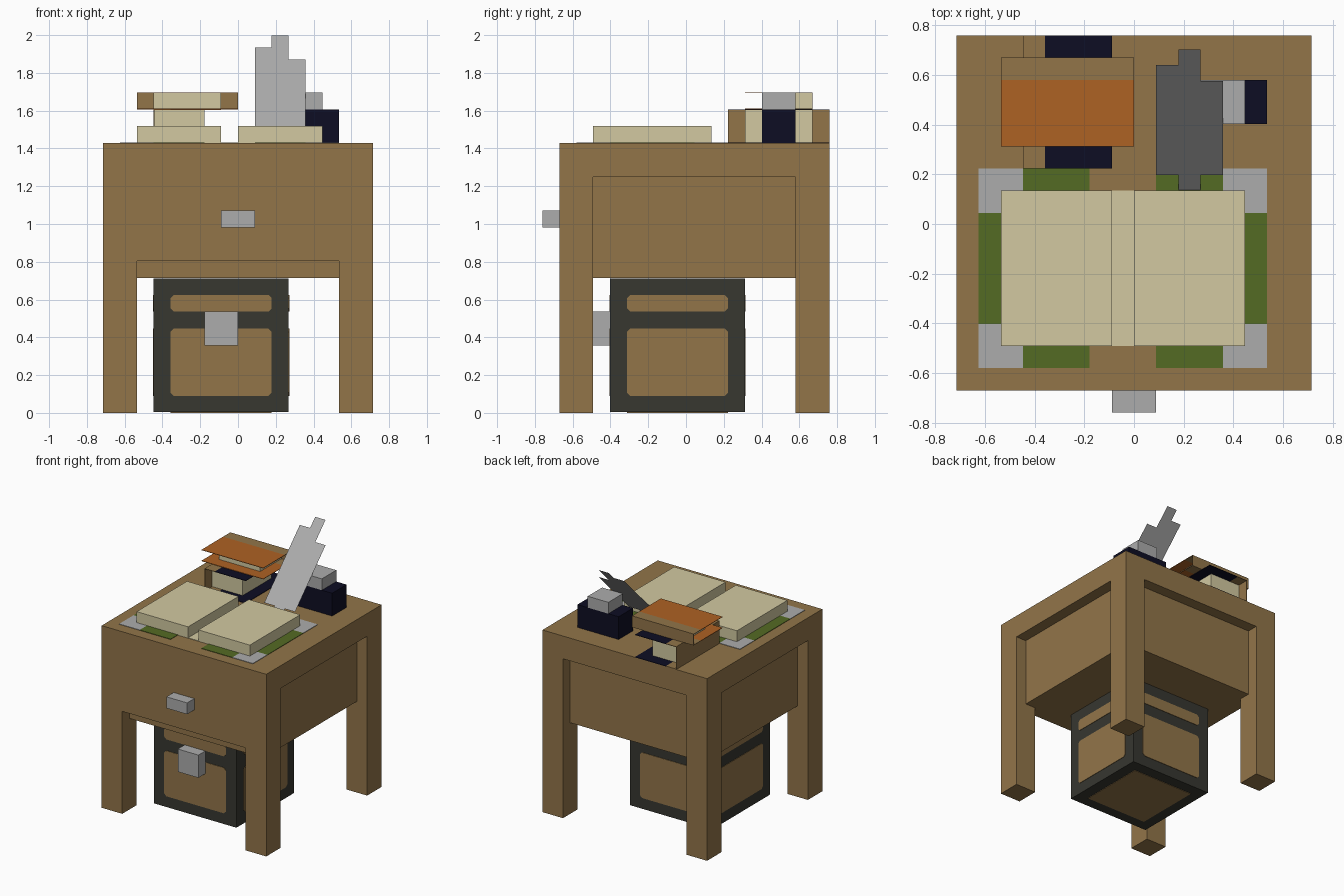
import bpy, bmesh, math
from mathutils import Matrix, Vector

if "Cube" in bpy.data.objects:
    bpy.data.objects.remove(bpy.data.objects["Cube"], do_unlink=True)

U = 1 / 11.2           # one grid step; the desk is 16 steps wide
OY = -7.5              # desk front edge in steps
T = 0.04               # thickness of painted plates, in steps


def material(name, rgb):
    lin = [c / 12.92 if c <= 0.04045 else ((c + 0.055) / 1.055) ** 2.4
           for c in (v / 255 for v in rgb)]
    m = bpy.data.materials.new(name)
    m.use_nodes = True
    m.diffuse_color = (*lin, 1)
    m.node_tree.nodes["Principled BSDF"].inputs["Base Color"].default_value = (*lin, 1)
    return m


WOOD = material("brown wood", (146, 117, 73))
METAL = material("grey metal", (172, 172, 172))
PAPER = material("cream paper", (210, 201, 161))
NAVY = material("navy", (13, 13, 35))
ORANGE = material("orange leather", (174, 98, 36))
GREEN = material("green felt", (84, 107, 36))
IRON = material("dark iron", (55, 55, 48))


def make(name, bm, mat):
    me = bpy.data.meshes.new(name)
    bm.normal_update()
    bm.to_mesh(me)
    bm.free()
    me.materials.append(mat)
    ob = bpy.data.objects.new(name, me)
    bpy.context.collection.objects.link(ob)
    return ob


def box(name, mat, x, y, z):
    """Box from (min, max) ranges in steps: x from centre, y from desk front."""
    bm = bmesh.new()
    bmesh.ops.create_cube(bm, size=1)
    for v in bm.verts:
        v.co = Vector(((x[0] + x[1]) / 2 + v.co.x * (x[1] - x[0]),
                       (y[0] + y[1]) / 2 + OY + v.co.y * (y[1] - y[0]),
                       (z[0] + z[1]) / 2 + v.co.z * (z[1] - z[0]))) * U
    return make(name, bm, mat)


# Desk: one seamless shell made of the filled cells of a coarse grid
def desk_filled(x, y, z):
    if not (abs(x) < 8 and 0 < y < 16 and 0 < z < 16):
        return False
    leg = abs(x) > 6 and (y < 2 or y > 14)
    body = abs(x) < 7 and 1 < y < 15 and z > 8
    front = y < 1 and z > 9
    return leg or body or front or z > 14


def desk():
    cuts = ([-9, -8, -7, -6, 6, 7, 8, 9], [-1, 0, 1, 2, 14, 15, 16, 17],
            [-1, 0, 8, 9, 14, 16, 17])
    bm = bmesh.new()
    mid = lambda a, i: (cuts[a][i] + cuts[a][i + 1]) / 2
    for a in range(3):
        b, c = (a + 1) % 3, (a + 2) % 3
        for i in range(1, len(cuts[a]) - 1):
            for j in range(len(cuts[b]) - 1):
                for k in range(len(cuts[c]) - 1):
                    p = [0, 0, 0]
                    p[b], p[c] = mid(b, j), mid(c, k)
                    p[a] = mid(a, i - 1)
                    low = desk_filled(*p)
                    p[a] = mid(a, i)
                    if low == desk_filled(*p):
                        continue
                    quad = []
                    for dj, dk in ((0, 0), (1, 0), (1, 1), (0, 1)):
                        q = Vector()
                        q[a], q[b], q[c] = cuts[a][i], cuts[b][j + dj], cuts[c][k + dk]
                        quad.append(bm.verts.new((q + Vector((0, OY, 0))) * U))
                    bm.faces.new(quad if low else quad[::-1])
    bmesh.ops.remove_doubles(bm, verts=bm.verts, dist=1e-4)
    bmesh.ops.dissolve_limit(bm, angle_limit=0.01, verts=bm.verts, edges=bm.edges)
    make("desk", bm, WOOD)


desk()
box("drawer_handle", METAL, (-1, 1), (-1, 0), (11, 12))

# Chest under the desk, with wooden panels on the sides and the bottom
CX, CY = -1, 7
box("chest", IRON, (CX - 4, CX + 4), (CY - 4, CY + 4), (T, 7.98))
box("chest_latch", METAL, (CX - 1, CX + 1), (CY - 5, CY - 4), (4, 6))


def panel(name, z0, z1, turn):
    """Thin panel with clipped corners, standing on one side of the chest."""
    c, w, h, m = 0.2, 3, (z1 - z0) / 2, (z0 + z1) / 2
    pts = [(w - c, -h), (w, c - h), (w, h - c), (w - c, h),
           (c - w, h), (-w, h - c), (-w, c - h), (c - w, -h)]
    bm = bmesh.new()
    f = bm.faces.new([bm.verts.new((px, -4, m + pz)) for px, pz in pts])
    ext = bmesh.ops.extrude_face_region(bm, geom=[f])["geom"]
    for v in ext:
        if isinstance(v, bmesh.types.BMVert):
            v.co.y -= T
    bmesh.ops.recalc_face_normals(bm, faces=bm.faces)
    bm.transform(Matrix.Scale(U, 4) @ Matrix.Translation((CX, CY + OY, 0)) @ turn)
    make(name, bm, WOOD)


for i, side in enumerate(("front", "left", "back", "right")):
    turn = Matrix.Rotation(i * math.pi / 2, 4, 'Z')
    panel(f"chest_{side}_lower_panel", 1, 5, turn)
    panel(f"chest_{side}_lid_panel", 6, 7, turn)
box("chest_bottom_panel", WOOD, (CX - 3, CX + 3), (CY - 3, CY + 3), (0, T))

# Writing mat: grey corners and green edges
for x, sx in ((-7, "right"), (4, "left")):
    for y, sy in ((1, "front"), (8, "back")):
        box(f"mat_{sy}_{sx}_corner", METAL, (x, x + 2), (y, y + 2), (16, 16 + T))
        gx = -5 if x < 0 else 1
        box(f"mat_{sy}_{sx}_edge", GREEN, (gx, gx + 3), (y, y + 2), (16, 16 + T))
    box(f"mat_{sx}_edge", GREEN, (x, x + 2), (3, 8), (16, 16 + T))

# Open book
box("open_book_right_pages", PAPER, (-6, -1), (2, 9), (16, 17))
box("open_book_left_pages", PAPER, (0, 5), (2, 9), (16, 17))
box("open_book_fold", PAPER, (-1, 0), (2, 9), (16, 16 + T))

# Lower book: spine to the right, navy covers with a brown strip
box("lower_book_pages", PAPER, (-5 + T, -2), (11, 15), (16 + T, 18 - T))
box("lower_book_spine", WOOD, (-5, -5 + T), (10, 16), (16, 18 - T))
for name, z in (("bottom", 16), ("top", 18 - T)):
    box(f"lower_book_{name}_cover", NAVY, (-4, -1), (10, 16), (z, z + T))
    box(f"lower_book_{name}_strip", WOOD, (-5, -4), (10, 16), (z, z + T))

# Upper book: spine to the back, orange covers with a brown strip
box("upper_book_pages", PAPER, (-5, -1), (12, 15 - T), (18 + T, 19 - T))
box("upper_book_spine", WOOD, (-6, 0), (15 - T, 15), (18 + T, 19 - T))
for name, z in (("bottom", 18), ("top", 19 - T)):
    box(f"upper_book_{name}_cover", ORANGE, (-6, 0), (11, 14), (z, z + T))
    box(f"upper_book_{name}_strip", WOOD, (-6, 0), (14, 15), (z, z + T))

# Inkwell
box("inkwell", NAVY, (2, 6), (12, 14), (16, 18))
box("inkwell_cap", METAL, (3, 5), (12, 14), (18, 19))

# Quill: a flat stepped blade leaning back at 45 degrees
bm = bmesh.new()
outline = [(2, 0), (3, 0), (3, 1), (4, 1), (4, 7), (3, 7), (3, 9), (2, 9), (2, 8), (1, 8), (1, 1), (2, 1)]
s = math.sqrt(0.5)
bm.faces.new([bm.verts.new(Vector((x, 9 + OY + v * s, 16 + v * s)) * U) for x, v in outline])
make("quill", bm, METAL)
